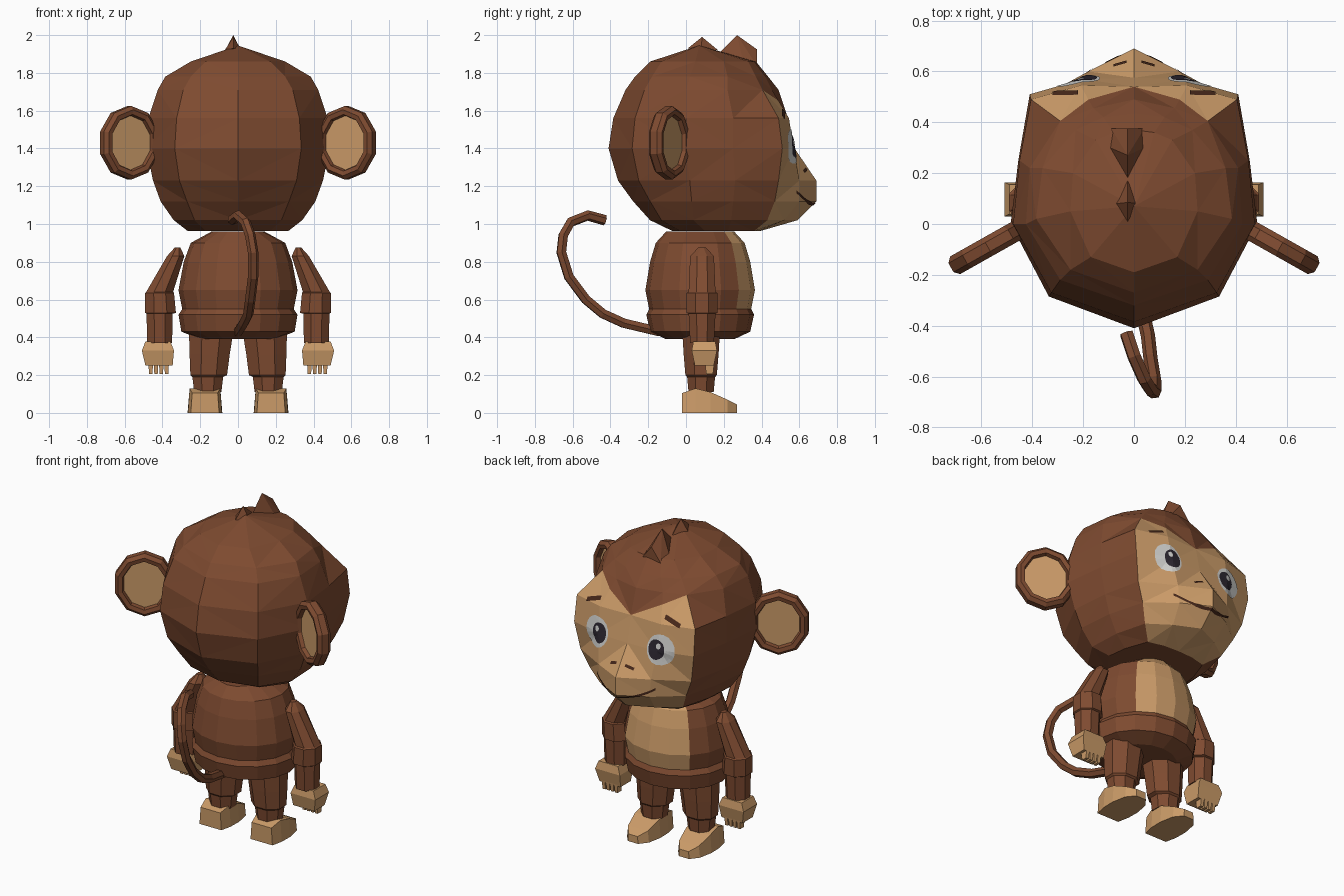
import bpy, bmesh, math
from mathutils import Vector
from mathutils.bvhtree import BVHTree

if "Cube" in bpy.data.objects:
    bpy.data.objects.remove(bpy.data.objects["Cube"])


def material(name, rgb):
    m = bpy.data.materials.new(name)
    m.diffuse_color = (*rgb, 1)
    m.use_nodes = True
    m.node_tree.nodes["Principled BSDF"].inputs["Base Color"].default_value = m.diffuse_color
    return m


BROWN = material("brown_fur", (0.21, 0.07, 0.03))
TAN = material("tan_skin", (0.60, 0.33, 0.14))
WHITE = material("eye_white", (0.66, 0.66, 0.64))
BLACK = material("pupil_dark", (0.025, 0.02, 0.03))
DARK = material("dark_brown", (0.06, 0.02, 0.01))


def finish(name, bm, *mats, normals=True):
    if normals:
        bmesh.ops.recalc_face_normals(bm, faces=bm.faces)
    me = bpy.data.meshes.new(name)
    bm.to_mesh(me)
    bm.free()
    for m in mats:
        me.materials.append(m)
    ob = bpy.data.objects.new(name, me)
    bpy.context.collection.objects.link(ob)
    return ob


def loft(rings, rule=None, caps=True):
    """Skin a stack of closed rings; rule(row, column) gives the material index."""
    bm = bmesh.new()
    vs = [[bm.verts.new(p) for p in r] for r in rings]
    n = len(vs[0])
    for r in range(len(vs) - 1):
        for c in range(n):
            d = (c + 1) % n
            f = bm.faces.new((vs[r][c], vs[r][d], vs[r + 1][d], vs[r + 1][c]))
            f.material_index = rule(r, c) if rule else 0
    if caps:
        bm.faces.new(vs[0])
        bm.faces.new(vs[-1])
    return bm


def oval(cx, cy, z, rx, ry, n, turn=0.0):
    return [(cx + rx * math.sin(math.tau * (i + turn) / n),
             cy + ry * math.cos(math.tau * (i + turn) / n), z) for i in range(n)]


def box(cx, cy, z, hx, hy):
    return [(cx - hx, cy - hy, z), (cx + hx, cy - hy, z), (cx + hx, cy + hy, z), (cx - hx, cy + hy, z)]


def hull(name, pts, mat):
    bm = bmesh.new()
    for p in pts:
        bm.verts.new(p)
    bmesh.ops.convex_hull(bm, input=bm.verts)
    return finish(name, bm, mat)


# Head: per level z, back y, then half outline (x, y) x5, then front y
levels = [
    (0.962, -.07, .17, -.03, .265, .10, .25, .22, .20, .36, .10, .385, .39),
    (1.02, -.19, .23, -.13, .34, .04, .33, .24, .28, .43, .15, .52, .59),
    (1.12, -.28, .27, -.19, .41, .03, .39, .25, .33, .47, .17, .60, .69),
    (1.23, -.36, .31, -.25, .45, .02, .43, .26, .38, .49, .18, .60, .69),
    (1.40, -.41, .335, -.285, .485, .0, .455, .25, .41, .51, .20, .57, .575),
    (1.56, -.385, .325, -.27, .475, .0, .45, .25, .405, .49, .21, .545, .54),
    (1.71, -.32, .29, -.22, .425, .0, .41, .22, .29, .405, .16, .455, .49),
    (1.78, -.27, .25, -.18, .385, .02, .36, .22, .23, .37, .12, .42, .435),
    (1.86, -.19, .17, -.13, .25, .05, .24, .20, .15, .33, .08, .36, .37),
]
rings = []
for z, back, *mid, front in levels:
    half = list(zip(mid[::2], mid[1::2]))
    outline = [(0, back)] + half + [(0, front)] + [(-x, y) for x, y in reversed(half)]
    rings.append([(x, y, z) for x, y in outline])
bm = loft(rings, lambda r, c: int(4 <= c <= 7))
top_face = max(bm.faces, key=lambda f: f.calc_center_median().z)
crown = bmesh.ops.poke(bm, faces=[top_face])["verts"][0]
crown.co = (0, 0.07, 1.945)
bmesh.ops.triangulate(bm, faces=bm.faces)
# heart-shaped hairline cut across the forehead
for s in (1, -1):
    fs = [f for f in bm.faces if f.material_index == 1 and f.calc_center_median().x * s > 0
          and f.calc_center_median().z > 1.42]
    geom = list({g for f in fs for g in (*f.verts, *f.edges)}) + fs
    bmesh.ops.bisect_plane(bm, geom=geom, dist=1e-4, plane_co=(0, 0, 1.56), plane_no=(-.517 * s, 0, 1))
for f in bm.faces:
    c = f.calc_center_median()
    if c.z > 1.56 + .517 * abs(c.x):
        f.material_index = 0
bmesh.ops.recalc_face_normals(bm, faces=bm.faces)
face_tree = BVHTree.FromBMesh(bm)
finish("head", bm, BROWN, TAN)


def decal(name, rows, mat, off):
    """Thin painted patch draped over the face from a grid of (x, z) points."""
    bm = bmesh.new()
    vs = []
    for row in rows:
        vs.append([])
        for x, z in row:
            hit = face_tree.ray_cast(Vector((x, 2, z)), Vector((0, -1, 0)))[0]
            vs[-1].append(bm.verts.new((x, hit.y + off, z)))
    for a, b in zip(vs, vs[1:]):
        for i in range(len(a) - 1):
            bm.faces.new((a[i], a[i + 1], b[i + 1], b[i]))
    bmesh.ops.remove_doubles(bm, verts=bm.verts, dist=1e-4)
    bm.normal_update()
    bmesh.ops.reverse_faces(bm, faces=[f for f in bm.faces if f.normal.y < 0])
    finish(name, bm, mat, normals=False)


def disc(name, x, z, rx, rz, mat, off, n=18, steps=5):
    decal(name, [[(x + rx * k / steps * math.cos(math.tau * i / n),
                   z + rz * k / steps * math.sin(math.tau * i / n)) for i in range(n + 1)]
                 for k in range(steps + 1)], mat, off)


def stroke(name, path, w, mat=DARK):
    decal(name, [[(x, z + w) for x, z in path], [(x, z - w) for x, z in path]], mat, 0.006)


# Face details
for s, side in ((1, "right"), (-1, "left")):
    disc(side + "_eye", s * .218, 1.41, .085, .092, WHITE, .004)
    disc(side + "_pupil", s * .195, 1.41, .05, .06, BLACK, .007)
    disc(side + "_eye_glint", s * .21, 1.433, .015, .018, WHITE, .0095, 8, 2)
    stroke(side + "_brow", [(s * (.22 + .02 * i), 1.60 - .007 * i) for i in range(6)], .011)
    stroke(side + "_nostril", [(s * (.03 + .0125 * i), 1.293 - .004 * i) for i in range(5)], .007)
stroke("mouth", [(.2 * i / 12, 1.105 + .065 * (i / 12) ** 2) for i in range(-12, 13)], .007)

# Hair tufts
hull("front_tuft", [(-.025, .17, 1.90), (-.095, .30, 1.87), (.04, .30, 1.87), (-.025, .27, 2.0),
                    (-.09, .375, 1.84), (.04, .375, 1.84), (-.025, .375, 1.925)], BROWN)
hull("back_tuft", [(-.025, .01, 1.93), (-.07, .08, 1.92), (.02, .08, 1.92), (-.025, .17, 1.92),
                   (-.025, .085, 1.99)], BROWN)

# Ears: angled rims with a tan disc inside
for s, side in ((1, "right"), (-1, "left")):
    along, out, mid = Vector((.87 * s, -.49, 0)), Vector((.49 * s, .87, 0)), Vector((.575 * s, -.09, 1.43))

    def ear_ring(r, d):
        return [mid + along * (r - .02) * math.cos(math.tau * (i + .5) / 10)
                + Vector((0, 0, r * math.sin(math.tau * (i + .5) / 10))) + out * d for i in range(10)]
    prof = [(.195, -.02), (.195, .02), (.175, .04), (.15, .035), (.14, 0), (.15, -.035), (.175, -.04)]
    finish(side + "_ear_rim", loft([ear_ring(r, d) for r, d in prof + prof[:1]], caps=False), BROWN)
    finish(side + "_ear_inner", loft([ear_ring(.148, -.012), ear_ring(.148, .012)]), TAN)

# Torso with belt-like hem and tan belly
body = [(.39, .20, .18), (.43, .30, .265), (.52, .315, .285), (.55, .295, .27), (.65, .315, .29),
        (.80, .287, .265), (.90, .25, .235), (.96, .14, .18)]
finish("torso", loft([oval(0, .075, z, rx, ry, 16) for z, rx, ry in body],
                     lambda r, c: int(r >= 3 and (c < 2 or c > 13))), BROWN, TAN)

# Limbs, both sides
for s, side in ((1, "right"), (-1, "left")):
    leg = [(.11, .16, .078, .072), (.19, .16, .088, .08), (.20, .155, .105, .09),
           (.31, .15, .115, .10), (.46, .14, .13, .11)]
    finish(side + "_leg", loft([oval(s * x, .08, z, rx, ry, 8, .5) for z, x, rx, ry in leg]), BROWN)

    # foot: heel, instep and toe sections (y, half width, height)
    foot = [(-.02, .075, .105), (.05, .09, .13), (.13, .092, .11), (.22, .075, .07), (.27, .035, .045)]
    finish(side + "_foot", loft([[(s * .175 - w, y, 0), (s * .175 + w, y, 0), (s * .175 + w * .9, y, h),
                                  (s * .175 - w * .9, y, h)] for y, w, h in foot]), TAN)

    arm = [(.875, .32, .015, .02), (.83, .33, .045, .062), (.64, .415, .07, .07), (.635, .415, .075, .08),
           (.53, .41, .08, .08), (.525, .415, .068, .07), (.37, .415, .065, .062)]
    finish(side + "_arm", loft([oval(s * x, .085, z, rx * 1.1, ry * 1.1, 8, .5) for z, x, rx, ry in arm]), BROWN)

    hand = [(.25, .418, .072, .05), (.33, .424, .085, .067), (.378, .424, .066, .058)]
    finish(side + "_hand", loft([box(s * x, .097, z, hx, hy) for z, x, hx, hy in hand]), TAN)
    for i in range(4):
        fx = s * (.378 + .028 * i)
        finish(f"{side}_finger_{i + 1}", loft([box(fx, .125, .206, .009, .018),
                                               box(fx, .125, .26, .012, .024)]), TAN)

# Tail
cu = bpy.data.curves.new("tail", "CURVE")
cu.dimensions = "3D"
cu.bevel_depth, cu.bevel_resolution, cu.use_fill_caps = .028, 1, True
path = [(0, -.14, .43), (.03, -.33, .475), (.055, -.44, .525), (.065, -.53, .60), (.08, -.62, .72),
        (.08, -.66, .85), (.065, -.65, .94), (.04, -.61, 1.01), (.0, -.52, 1.045), (-.03, -.43, 1.02)]
sp = cu.splines.new("POLY")
sp.points.add(len(path) - 1)
for p, co in zip(sp.points, path):
    p.co = (*co, 1)
sp.use_smooth = False
cu.materials.append(BROWN)
bpy.context.collection.objects.link(bpy.data.objects.new("tail", cu))
